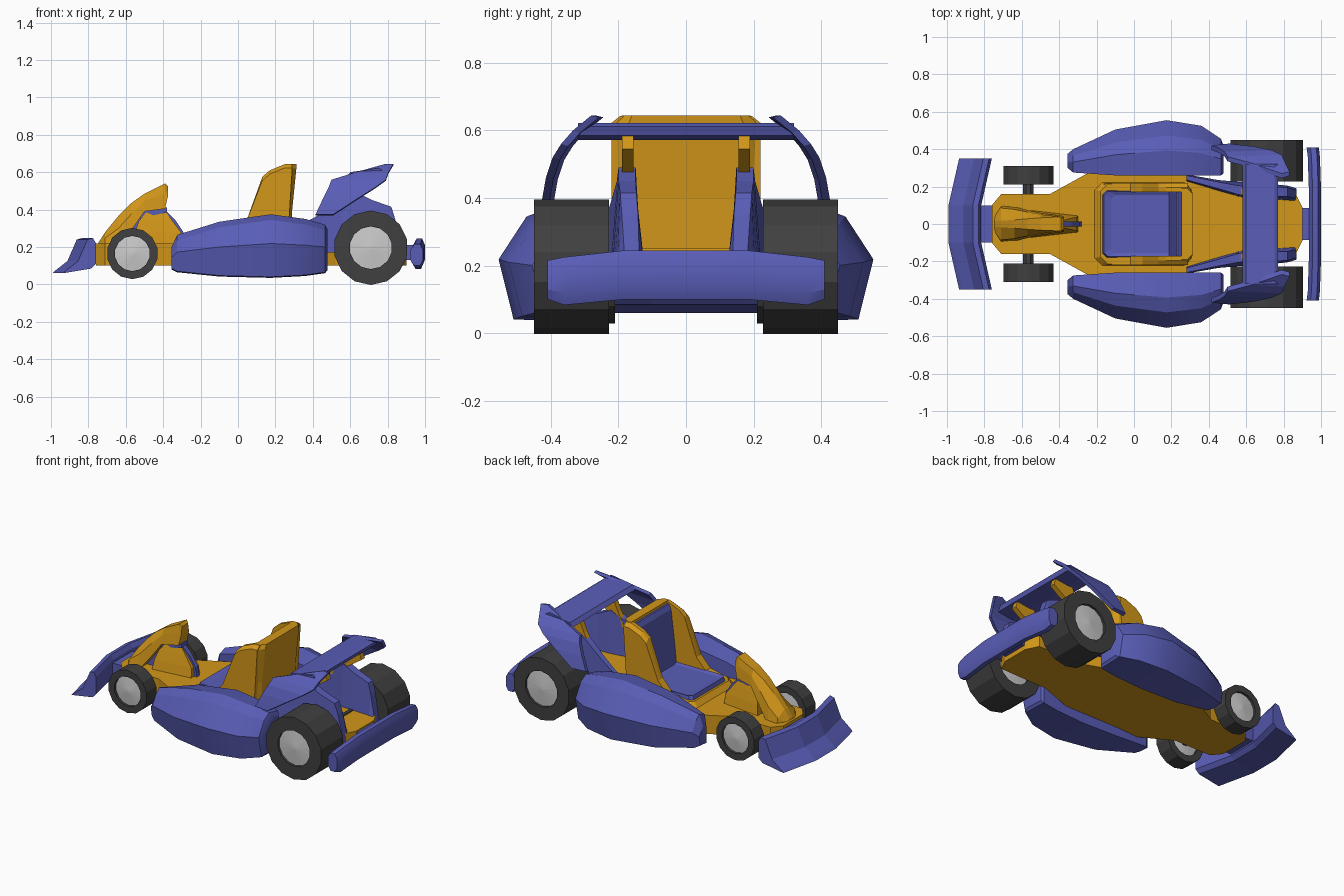
import bpy, bmesh, math
from mathutils import Vector

if "Cube" in bpy.data.objects:
    bpy.data.objects.remove(bpy.data.objects["Cube"])


def material(name, rgb):
    m = bpy.data.materials.new(name)
    m.diffuse_color = (*rgb, 1)
    m.use_nodes = True
    m.node_tree.nodes["Principled BSDF"].inputs["Base Color"].default_value = m.diffuse_color
    return m


ORANGE = material("orange", (0.65, 0.31, 0.01))
BLUE = material("blue", (0.10, 0.11, 0.47))
DARK = material("rubber", (0.05, 0.05, 0.05))


def loft(name, sections, mat=None, mirror=False, smooth=None):
    """Skin a list of equal-length closed sections and cap both ends."""
    bm = bmesh.new()
    rings = [[bm.verts.new(p) for p in s] for s in sections]
    n = len(rings[0])
    for a, b in zip(rings, rings[1:]):
        for i in range(n):
            j = (i + 1) % n
            bm.faces.new((a[i], a[j], b[j], b[i]))
    bm.faces.new(rings[0])
    bm.faces.new(rings[-1])
    bmesh.ops.recalc_face_normals(bm, faces=bm.faces)
    me = bpy.data.meshes.new(name)
    bm.to_mesh(me)
    bm.free()
    ob = bpy.data.objects.new(name, me)
    bpy.context.collection.objects.link(ob)
    if mat:
        me.materials.append(mat)
    if smooth:
        for p in me.polygons:
            p.use_smooth = True
        me.set_sharp_from_angle(angle=math.radians(smooth))
    if mirror:
        m = ob.modifiers.new("mirror", 'MIRROR')
        m.use_axis = (False, True, False)
        m.use_mirror_merge = False
    return ob


def side_prism(name, prof, y0, y1, mat, mirror=False):
    return loft(name, [[(x, y, z) for x, z in prof] for y in (y0, y1)], mat, mirror)


# Chassis: plan outline (half), extruded vertically
plan = [(-.76, .10), (-.71, .16), (-.45, .16), (-.25, .27), (.30, .26),
        (.52, .18), (.86, .17), (.90, .09)]
plan += [(x, -y) for x, y in reversed(plan)]
loft("chassis", [[(x, y, z) for x, y in plan] for z in (.10, .22)], ORANGE)


# Nose hood
def hood(x, w, t, zb, zt):
    zm = zb + (zt - zb) * .6
    h = [(w, zb), (w * .85, zm), (t, zt)]
    return [(x, y, z) for y, z in h] + [(x, -y, z) for y, z in reversed(h)]


loft("nose_hood", [hood(-.745, .05, .015, .20, .225), hood(-.71, .10, .018, .20, .28),
                   hood(-.64, .092, .022, .20, .365), hood(-.57, .075, .028, .29, .435),
                   hood(-.50, .06, .033, .39, .485), hood(-.39, .045, .038, .405, .54),
                   hood(-.375, .04, .03, .47, .525)], ORANGE)

# Column under the hood and the fin behind it
side_prism("hood_column", [(-.64, .21), (-.60, .30), (-.52, .41), (-.38, .41),
                           (-.38, .385), (-.45, .37), (-.52, .21)], -.03, .03, BLUE)


def fin_ring(x0, x1, w, z):
    return [(x0, -w, z), (x0, w, z), (x1, w * .6, z), (x1, -w * .6, z)]


loft("nose_fin", [fin_ring(-.56, -.30, .075, .21), fin_ring(-.55, -.305, .06, .28),
                  fin_ring(-.53, -.35, .045, .34), fin_ring(-.49, -.385, .03, .385)], ORANGE)
side_prism("fin_ridge", [(-.40, .21), (-.43, .375), (-.38, .39), (-.335, .345),
                         (-.292, .28), (-.28, .21)], -.014, .014, BLUE)

# Front wing: concave blade swept back towards the tips
blade = [(-1.0, .06), (-.98, .078), (-.92, .125), (-.87, .24), (-.84, .248),
         (-.825, .22), (-.825, .11), (-.85, .085)]
loft("front_wing", [[(x + s, y, z) for x, z in blade] for y, s in
                    ((-.35, .065), (-.10, .008), (.10, .008), (.35, .065))], BLUE)
side_prism("front_wing_mount", [(-.84, .12), (-.84, .20), (-.72, .20), (-.72, .12)],
           -.10, .10, BLUE)


# Side pods
def pod(x, yi, yo, zb, zt):
    d, zm = yo - yi, zb + (zt - zb) * .54
    return [(x, yi, zb), (x, yi, zt - .02), (x, yi + d * .45, zt), (x, yi + d * .72, zt - .03),
            (x, yo, zm), (x, yi + d * .85, zb + .005)]


loft("side_pod", [pod(-.355, .30, .375, .08, .20), pod(-.325, .275, .40, .065, .265),
                  pod(-.10, .26, .505, .042, .335), pod(.175, .26, .555, .035, .375),
                  pod(.36, .26, .525, .045, .35), pod(.465, .26, .455, .06, .32),
                  pod(.478, .27, .42, .075, .295)], BLUE, mirror=True, smooth=25)


# Seat: low rim, wings, back shell and blue lining
def rim(x0, x1, w, c, z):
    return [(x0, -w + c, z), (x0 + c, -w, z), (x1 - c, -w, z), (x1, -w + c, z),
            (x1, w - c, z), (x1 - c, w, z), (x0 + c, w, z), (x0, w - c, z)]


loft("seat_base", [rim(-.22, .31, .225, .04, .21), rim(-.18, .30, .215, .04, .25)], ORANGE)
wing = [(-.16, .24), (-.02, .27), (.045, .34), (.13, .575), (.17, .61), (.25, .643),
        (.29, .643), (.265, .22)]
loft("seat_wing", [[(x, y, z) for x, z in wing] for y in (.17, .195)]
     + [[(x, .22, z - (.02 if z > .5 else 0)) for x, z in wing]], ORANGE, mirror=True)


def back(z, x0, x1, w=.22, c=.05):
    return [(x0, -w, z), (x0, w, z), (x1 - .03, w, z), (x1, w - c, z),
            (x1, c - w, z), (x1 - .03, -w, z)]


loft("seat_back", [back(.22, .21, .285), back(.40, .225, .29), back(.62, .25, .312),
                   back(.645, .255, .314, .19, .03)], ORANGE)
loft("seat_lining", [[(x0, -.175, z), (x0, .175, z), (x0 + .05, .175, z), (x0 + .05, -.175, z)]
                     for x0, z in ((.185, .25), (.20, .40), (.225, .60), (.24, .63))], BLUE)
loft("seat_cushion", [rim(-.17, .24, .18, .02, .24), rim(-.16, .23, .175, .02, .275),
                      rim(-.12, .22, .155, .02, .265)], BLUE)

# Rear fairings beside the wheels: (x, outer y base, outer y top, width, top z)
loft("rear_fairing", [[(x, yo, .17), (x, yt, zt), (x, yt - w * .6, zt), (x, yo - w, .17)]
                      for x, yo, yt, w, zt in
                      ((.28, .265, .26, .04, .29), (.45, .235, .225, .06, .38),
                       (.56, .225, .205, .08, .45), (.64, .22, .20, .085, .49),
                       (.72, .215, .20, .085, .45), (.82, .205, .195, .08, .415),
                       (.84, .20, .19, .08, .35), (.87, .19, .18, .07, .20))],
     BLUE, mirror=True)

# Rear wing: plate, struts and curved end plates
side_prism("rear_wing_plate", [(.58, .575), (.60, .60), (.75, .622), (.77, .612),
                               (.76, .585), (.66, .572)], -.32, .32, BLUE)
side_prism("rear_wing_strut", [(.54, .40), (.59, .49), (.63, .585), (.75, .59), (.765, .545),
                               (.64, .46), (.62, .40)], .155, .19, ORANGE, mirror=True)
loft("rear_wing_end", [[(x0, y, z), (x1, y + .01, z), (x1, y - .012, z - .006),
                        (x0, y - .025, z - .006)]
                       for z, y, x0, x1 in
                       ((.375, .42, .415, .51), (.46, .405, .455, .64), (.52, .385, .485, .735),
                        (.56, .36, .50, .79), (.60, .325, .63, .805), (.645, .27, .79, .832))],
     BLUE, mirror=True)


# Rear bumper and mount
def bumper(y, dx, zb, zt):
    h = (zt - zb) * .25
    return [(x + dx, y, z) for x, z in ((.935, zb + h), (.955, zb), (.985, zb), (1.0, zb + h),
                                        (1.0, zt - h), (.985, zt), (.955, zt), (.935, zt - h))]


loft("rear_bumper", [bumper(s * y, dx, zb, zt) for s, y, dx, zb, zt in
                     ((-1, .41, -.012, .10, .215), (-1, .36, -.006, .083, .225),
                      (-1, .18, 0, .10, .245), (1, .18, 0, .10, .245),
                      (1, .36, -.006, .083, .225), (1, .41, -.012, .10, .215))],
     BLUE, smooth=25)
side_prism("rear_bumper_mount", [(.88, .13), (.88, .21), (.96, .21), (.96, .13)],
           -.085, .085, BLUE)


# Wheels: tyre with recessed faces, hub discs and axle
def circle(x, z, r, y, n):
    return [(x + r * math.cos(2 * math.pi * (i + .5) / n), y,
             z + r * math.sin(2 * math.pi * (i + .5) / n)) for i in range(n)]


def wheel(name, x, r, hub, y0, y1, z, n):
    loft(name + "_tyre", [circle(x, z, a, y, n) for a, y in
                          ((hub, y0 + .02), (hub, y0), (r, y0), (r, y1),
                           (hub, y1), (hub, y1 - .02))], DARK, mirror=True)
    loft(name + "_hub", [circle(x, z, a, y, n) for a, y in
                         ((.01, y0 + .005), (hub, y0 + .015), (hub, y1 - .015),
                          (.01, y1 - .005))], None, mirror=True)
    loft(name + "_axle", [circle(x, z, .03, y, 8) for y in (-y0 - .01, y0 + .01)], DARK)


wheel("front_wheel", -.565, .137, .094, .21, .31, .165, 14)
wheel("rear_wheel", .71, .199, .114, .228, .45, .196, 14)
